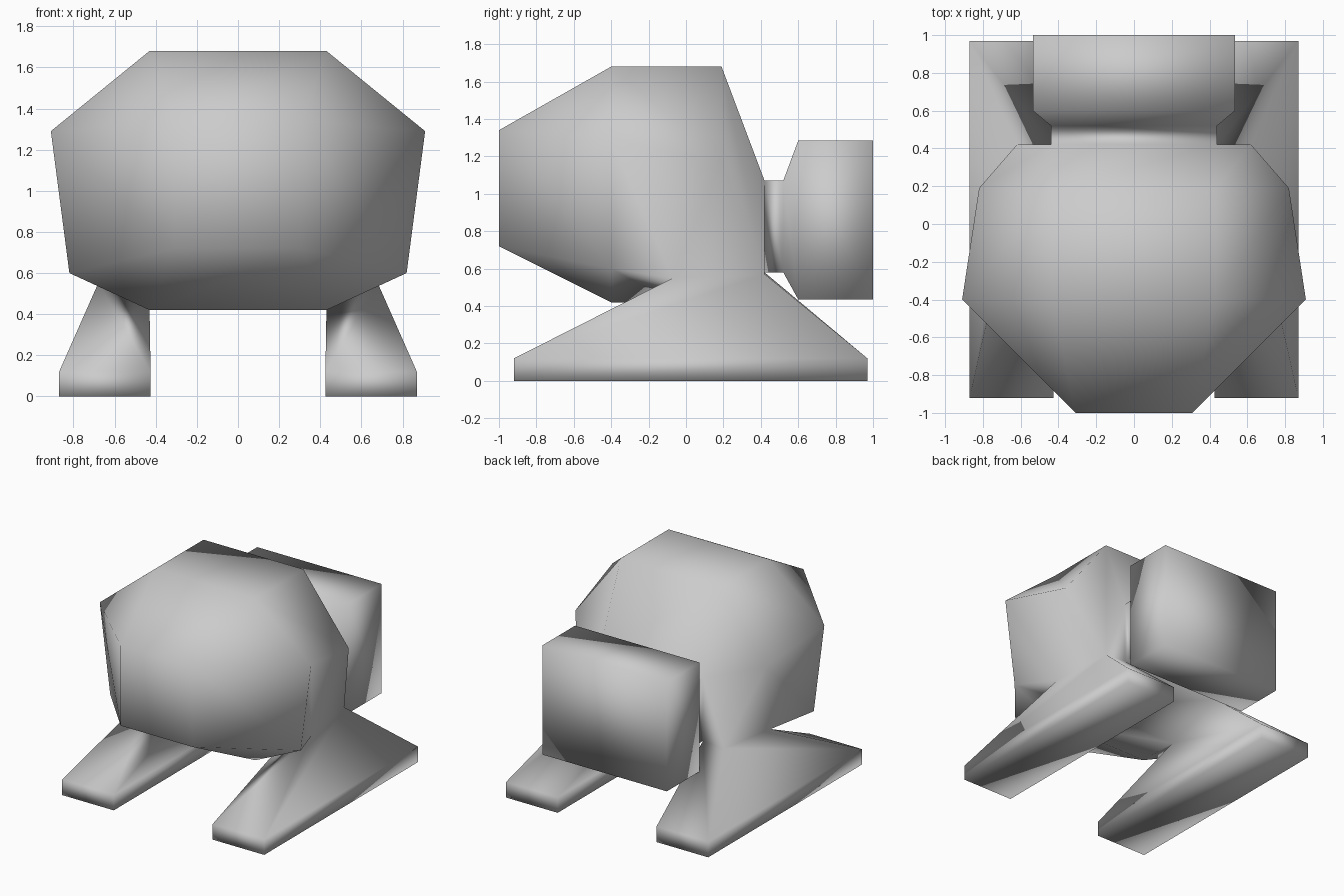
import bpy, bmesh

cube = bpy.data.objects.get("Cube")
if cube:
    bpy.data.objects.remove(cube, do_unlink=True)

bm = bmesh.new()
verts = {}


def vert(p):
    """Shared vertex at a position."""
    key = tuple(round(c, 3) for c in p)
    if key not in verts:
        verts[key] = bm.verts.new(key)
    return verts[key]


def face(points):
    """Face that drops repeated corners and skips collapsed strips."""
    corners = list(dict.fromkeys(vert(p) for p in points))
    if len(corners) > 2:
        bm.faces.new(corners)


def mirrored(points):
    return [(-x, y, z) for x, y, z in points]


def loft(rings, skip=()):
    """Join closed rings of equal size; skip holds (ring, strip) openings."""
    for r, (a, b) in enumerate(zip(rings, rings[1:])):
        for i in range(len(a)):
            j = (i + 1) % len(a)
            if (r, i) not in skip:
                face([a[i], a[j], b[j], b[i]])


def box_section(y, x, low, high):
    """Half of a rectangular section, top corner first."""
    return [(x, y, high), (x, y, low), (x, y, low), (x, y, low)]


# Half sections of the hull, front to back: top, side, lower side, bottom
hip_front = [(.43, .19, 1.68), (.82, .19, 1.17), (.68, -.07, .55), (.43, -.07, .42)]
hip_back = [(.44, .42, 1.07), (.62, .42, .57), (.62, .42, .57), (.44, .42, .58)]
halves = [
    [(.31, -1, 1.34), (.31, -1, 1.34), (.31, -1, .72), (.31, -1, .72)],
    [(.43, -.4, 1.68), (.91, -.4, 1.29), (.82, -.4, .6), (.43, -.4, .42)],
    hip_front,
    hip_back,
    box_section(.42, .44, .58, 1.07),      # neck
    box_section(.52, .44, .58, 1.07),
    box_section(.6, .535, .435, 1.285),    # rear block
    box_section(1, .535, .435, 1.285),
]
rings = [h + mirrored(h)[::-1] for h in halves]
loft(rings, skip={(2, 2), (2, 4)})         # leave the hips open
face(rings[0])
face(rings[-1])

# Legs spread from the hip openings down to long flat feet
hip = [hip_front[2], hip_front[3], hip_back[3], hip_back[2]]


def foot(z):
    return [(.87, -.92, z), (.425, -.92, z), (.425, .97, z), (.87, .97, z)]


leg = [hip, foot(.12), foot(0)]
for side in (leg, [mirrored(r) for r in leg]):
    loft(side)
    face(side[-1])

bmesh.ops.recalc_face_normals(bm, faces=bm.faces[:])
for f in bm.faces:
    f.smooth = True
mesh = bpy.data.meshes.new("body_and_legs")
bm.to_mesh(mesh)
bm.free()

# Single grey finish
grey = bpy.data.materials.new("light_grey")
grey.use_nodes = True
colour = (.6, .6, .6, 1)
grey.diffuse_color = colour
grey.node_tree.nodes["Principled BSDF"].inputs["Base Color"].default_value = colour
mesh.materials.append(grey)
bpy.context.collection.objects.link(bpy.data.objects.new("body_and_legs", mesh))
